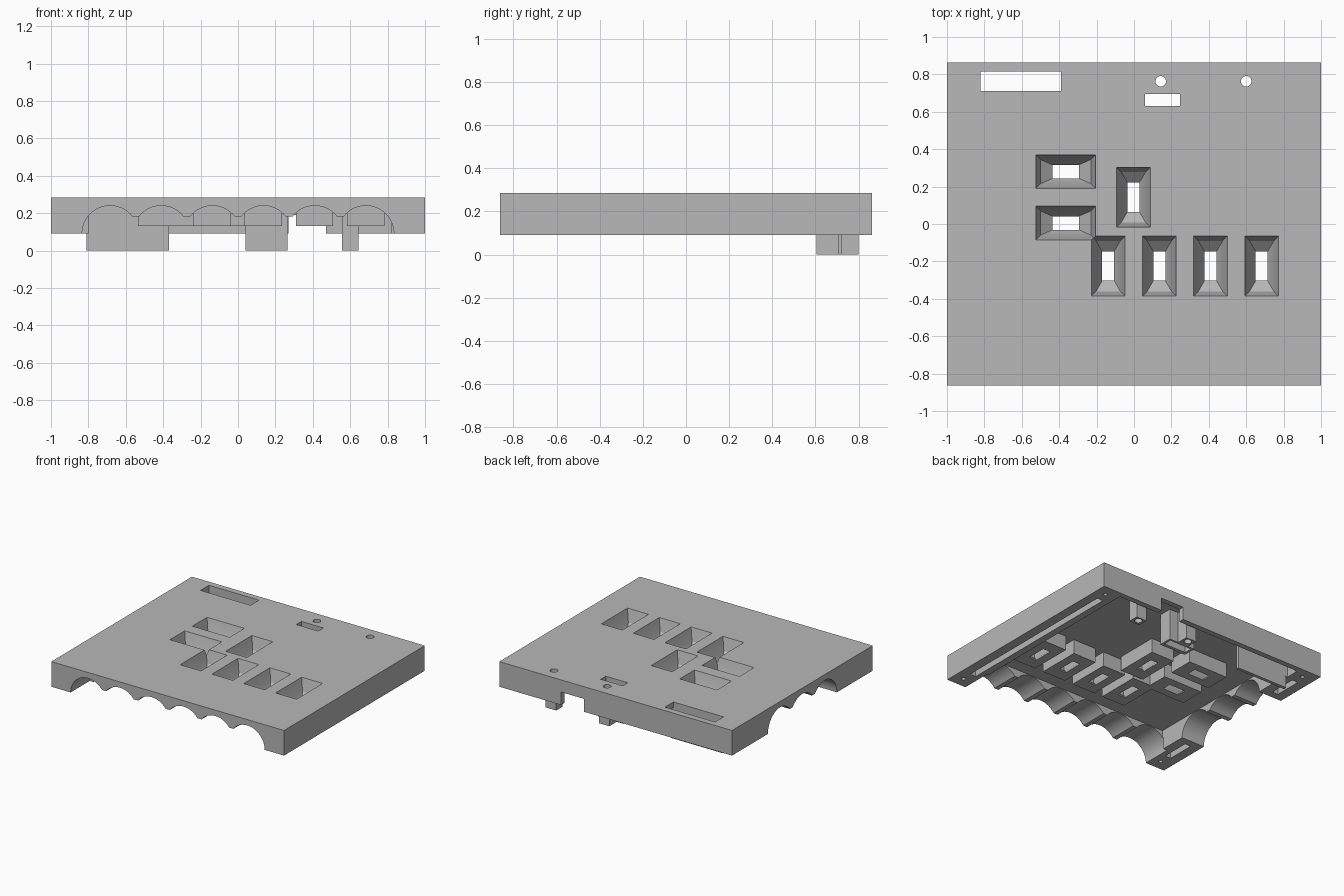
import bpy, bmesh, math

old = bpy.data.objects.get("Cube")
if old:
    bpy.data.objects.remove(old, do_unlink=True)

grey = bpy.data.materials.new("plain_grey")
grey.use_nodes = True
colour = (0.48, 0.48, 0.48, 1)
grey.diffuse_color = colour
grey.node_tree.nodes["Principled BSDF"].inputs["Base Color"].default_value = colour


def loft(name, rings):
    """Closed solid through a stack of matching rings."""
    bm = bmesh.new()
    loops = [[bm.verts.new(p) for p in ring] for ring in rings]
    for a, b in zip(loops, loops[1:]):
        for i in range(len(a)):
            j = (i + 1) % len(a)
            bm.faces.new((a[i], a[j], b[j], b[i]))
    bm.faces.new(loops[0])
    bm.faces.new(loops[-1])
    bmesh.ops.recalc_face_normals(bm, faces=bm.faces)
    mesh = bpy.data.meshes.new(name)
    bm.to_mesh(mesh)
    bm.free()
    obj = bpy.data.objects.new(name, mesh)
    mesh.materials.append(grey)
    bpy.context.collection.objects.link(obj)
    return obj


def rect(cx, cy, hx, hy, z):
    return [(cx - hx, cy - hy, z), (cx + hx, cy - hy, z),
            (cx + hx, cy + hy, z), (cx - hx, cy + hy, z)]


def box(name, x0, x1, y0, y1, z0, z1):
    args = ((x0 + x1) / 2, (y0 + y1) / 2, (x1 - x0) / 2, (y1 - y0) / 2)
    return loft(name, [rect(*args, z0), rect(*args, z1)])


def rod(name, x, y, r, z0, z1, n=24):
    turn = [i * math.tau / n for i in range(n)]
    return loft(name, [[(x + r * math.cos(a), y + r * math.sin(a), z) for a in turn]
                       for z in (z0, z1)])


def combine(other, operation):
    mod = panel.modifiers.new(operation, "BOOLEAN")
    mod.operation, mod.solver, mod.object = operation, "EXACT", other
    bpy.context.view_layer.objects.active = panel
    bpy.ops.object.modifier_apply(modifier=mod.name)
    bpy.data.objects.remove(other, do_unlink=True)


def add(*args):
    combine(box(*args), "UNION")


def cut(*args):
    combine(box(*args), "DIFFERENCE")


BASE, TOP, CEILING = 0.09, 0.285, 0.242
PITCH, RADIUS, CUSP = 0.2735, 0.15, 0.172


def scallops(count):
    """Row of rounded arches as (along, z) points."""
    points = []
    steps = 24
    for k in range(count):
        c = (k - (count - 1) / 2) * PITCH
        for i in range(steps + 1):
            d = -RADIUS * math.cos(math.pi * i / steps)
            z = BASE + math.sqrt(max(RADIUS ** 2 - d * d, 0))
            first, last = k == 0 and d < 0, k == count - 1 and d > 0
            if z >= CUSP or first or last:
                points.append((c + d, z))
    half = (count - 1) / 2 * PITCH + RADIUS
    return points + [(half, 0.03), (-half, 0.03)]


# Hollow panel
panel = box("panel", -1, 1, -0.863, 0.863, BASE, TOP)
cut("cavity", -0.8, 0.82, -0.64, 0.82, 0.02, CEILING)
row = scallops(6)
combine(loft("front_arches", [[(a, y, z) for a, z in row] for y in (-0.95, -0.63)]),
        "DIFFERENCE")
row = scallops(3)
combine(loft("side_arches", [[(x, a, z) for a, z in row] for x in (-1.1, -0.79)]),
        "DIFFERENCE")
cut("back_notch", 0.27, 0.47, 0.75, 0.95, 0.02, 0.19)

# Tapered key wells in boxed sleeves
wide, tall = (0.16, 0.09), (0.09, 0.16)
keys = [(-0.365, 0.28, wide), (-0.365, 0.005, wide), (-0.003, 0.143, tall)]
keys += [(-0.138 + i * PITCH, -0.225, tall) for i in range(4)]
for x, y, (hx, hy) in keys:
    add("key_sleeve", x - hx - 0.01, x + hx + 0.01, y - hy - 0.01, y + hy + 0.01, 0.13, 0.26)

# Supports hanging under the back edge
add("switch_sleeve", 0.04, 0.265, 0.605, 0.71, 0, 0.26)
for x in (0.143, 0.6):
    add("knob_post", x - 0.045, x + 0.045, 0.7 if x < 0.5 else 0.72, 0.8, 0, 0.261)
add("display_support", -0.81, -0.37, 0.685, 0.71, 0, 0.262)

for x, y, (hx, hy) in keys:
    sx, sy = (0.07, 0.036) if hx > hy else (0.032, 0.078)
    combine(loft("key_well", [
        rect(x, y, sx, sy, 0.1), rect(x, y, sx, sy, 0.14),
        rect(x, y, hx - 0.025, hy - 0.025, 0.19),
        rect(x, y, hx, hy, TOP), rect(x, y, hx, hy, 0.33)]), "DIFFERENCE")

# Through openings
cut("display_slot", -0.82, -0.39, 0.711, 0.815, -0.05, 0.4)
cut("switch_slot", 0.058, 0.247, 0.632, 0.695, -0.05, 0.4)
for x in (0.143, 0.6):
    combine(rod("knob_hole", x, 0.763, 0.028, -0.05, 0.4), "DIFFERENCE")

# Grooves and screw holes in the bottom rim
for x, y0, y1 in ((0.9, -0.7, 0.7), (-0.9, -0.7, -0.48), (-0.9, 0.48, 0.7)):
    cut("rim_groove", x - 0.025, x + 0.025, y0, y1, 0.05, 0.17)
for x in (-0.9, 0.92):
    for y in (-0.78, 0.78):
        combine(rod("screw_hole", x, y, 0.016, 0.05, 0.19, 12), "DIFFERENCE")

bpy.ops.object.select_all(action="DESELECT")
panel.select_set(True)
bpy.context.view_layer.objects.active = panel
bpy.ops.object.shade_smooth_by_angle(angle=math.radians(30))
